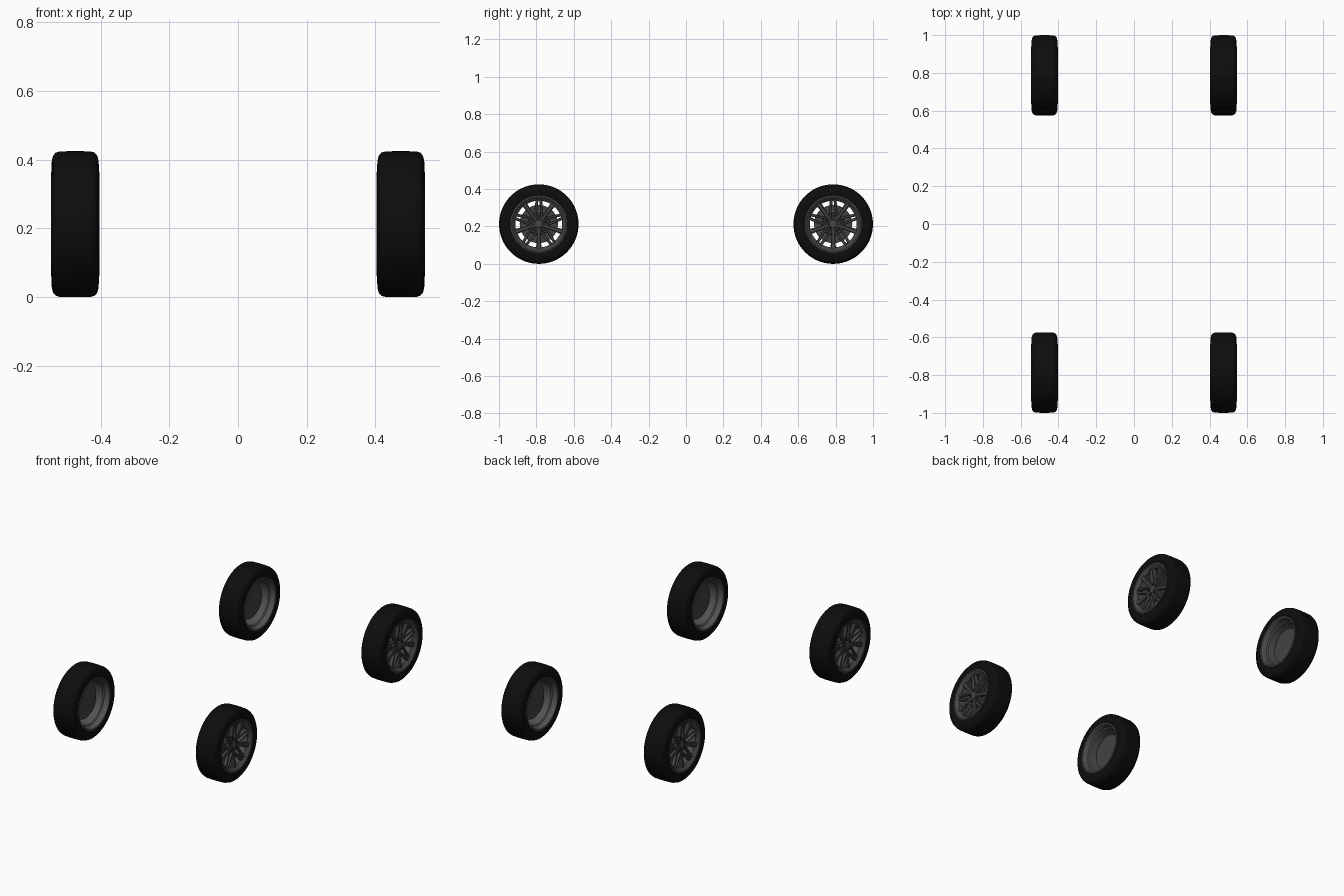
import bpy, bmesh, math
from math import sin, cos, radians, pi
from mathutils import Vector

cube = bpy.data.objects.get("Cube")
if cube:
    bpy.data.objects.remove(cube, do_unlink=True)


def material(name, value):
    m = bpy.data.materials.new(name)
    m.use_nodes = True
    colour = (value, value, value, 1)
    m.diffuse_color = colour
    m.node_tree.nodes["Principled BSDF"].inputs["Base Color"].default_value = colour
    return m


RUBBER = material("black rubber", 0.004)
ALLOY = material("dark grey alloy", 0.06)
BARREL = material("grey barrel metal", 0.085)
DISC = material("brake disc grey", 0.055)
BOLT = material("dark bolt", 0.02)


def finish(bm, name, mat):
    bmesh.ops.recalc_face_normals(bm, faces=bm.faces)
    mesh = bpy.data.meshes.new(name)
    bm.to_mesh(mesh)
    bm.free()
    mesh.materials.append(mat)
    obj = bpy.data.objects.new(name, mesh)
    bpy.context.collection.objects.link(obj)
    bpy.ops.object.select_all(action="DESELECT")
    bpy.context.view_layer.objects.active = obj
    obj.select_set(True)
    bpy.ops.object.shade_smooth_by_angle(angle=radians(35))
    return obj


def lathe(name, profile, mat, steps=64, closed=True):
    """Spin (axial, radius) points round the x axis."""
    bm = bmesh.new()
    verts = [bm.verts.new((a, 0, r)) for a, r in profile]
    pairs = list(zip(verts, verts[1:]))
    if closed:
        pairs.append((verts[-1], verts[0]))
    edges = [bm.edges.new(p) for p in pairs]
    bmesh.ops.spin(bm, geom=verts + edges, cent=(0, 0, 0), axis=(1, 0, 0),
                   angle=2 * pi, steps=steps)
    bmesh.ops.remove_doubles(bm, verts=bm.verts, dist=0.0002)
    return finish(bm, name, mat)


def polar(axial, radius, degrees):
    t = radians(degrees)
    return Vector((axial, radius * cos(t), radius * sin(t)))


def bar(bm, path, depth):
    """Chamfered beam through (axial, radius, degrees, half width) stations."""
    points = [polar(*p[:3]) for p in path]
    along = (points[-1] - points[0]).normalized()
    out = Vector((1, 0, 0))
    side = along.cross(out).normalized()
    rings = []
    for p, station in zip(points, path):
        w = station[3]
        section = [(-w, -depth), (-w, -0.004), (-0.6 * w, 0),
                   (0.6 * w, 0), (w, -0.004), (w, -depth)]
        rings.append([bm.verts.new(p + side * s + out * d) for s, d in section])
    for r0, r1 in zip(rings, rings[1:]):
        for i in range(6):
            j = (i + 1) % 6
            bm.faces.new((r0[i], r0[j], r1[j], r1[i]))
    bm.faces.new(rings[0])
    bm.faces.new(rings[-1])


def build_wheel():
    parts = []
    # Tyre: symmetric rounded cross-section
    half = [(0.060, 0.144), (0.067, 0.152), (0.069, 0.168), (0.068, 0.186),
            (0.064, 0.200), (0.057, 0.208), (0.046, 0.2115), (0.020, 0.2125)]
    tyre = half + [(-a, r) for a, r in reversed(half)]
    parts.append(lathe("tyre", tyre, RUBBER, 72))

    # Barrel: stepped well open to the inner side
    parts.append(lathe("rim_barrel", [
        (-0.066, 0.153), (-0.071, 0.151), (-0.071, 0.144), (-0.062, 0.139),
        (-0.040, 0.137), (-0.034, 0.130), (0.030, 0.126), (0.055, 0.128),
        (0.055, 0.150)], BARREL))

    # Outer lip that carries the spokes
    parts.append(lathe("rim_lip", [
        (0.054, 0.153), (0.070, 0.152), (0.071, 0.145), (0.066, 0.139),
        (0.058, 0.130), (0.052, 0.125), (0.040, 0.125), (0.040, 0.150)], ALLOY))

    # Spokes: straight ones alternate with forked ones around the bolts
    bm = bmesh.new()
    for k in range(5):
        mid = 90 + 72 * k
        bar(bm, [(0.050, 0.020, mid + 36, 0.010), (0.056, 0.070, mid + 36, 0.010),
                 (0.060, 0.133, mid + 36, 0.015)], 0.018)
        for s in (-1, 1):
            bar(bm, [(0.048, 0.032, mid + 30 * s, 0.006),
                     (0.054, 0.075, mid + 12 * s, 0.007),
                     (0.059, 0.133, mid + 4 * s, 0.008)], 0.018)
    parts.append(finish(bm, "spokes", ALLOY))

    # Hub with a raised centre cap
    parts.append(lathe("hub", [
        (0.024, 0), (0.024, 0.046), (0.040, 0.046), (0.045, 0.040),
        (0.046, 0.024), (0.054, 0.021), (0.056, 0.017), (0.056, 0)], ALLOY, 40, False))

    # Wheel bolts
    bm = bmesh.new()
    for k in range(5):
        new = bmesh.ops.create_cone(bm, cap_ends=True, segments=6, radius1=0.006,
                                    radius2=0.005, depth=0.012)["verts"]
        for v in new:
            x, y, z = v.co
            v.co = polar(0.047, 0.034, 90 + 72 * k) + Vector((z, x, y))
    parts.append(finish(bm, "wheel_bolts", BOLT))

    # Brake disc behind the spokes
    parts.append(lathe("brake_disc", [
        (-0.010, 0), (-0.010, 0.102), (0.006, 0.102), (0.006, 0.060),
        (0.026, 0.056), (0.026, 0)], DISC, 56, False))
    return parts


# Place four copies, turned so that the spokes face outwards
source = build_wheel()
for side, turn in (("left", 0), ("right", pi)):
    for end, y in (("front", -0.787), ("back", 0.787)):
        for part in source:
            copy = part.copy()
            copy.name = f"{end}_{side}_{part.name}"
            copy.location = (0.474 * cos(turn), y, 0.2125)
            copy.rotation_euler = (0, 0, turn)
            bpy.context.collection.objects.link(copy)
for part in source:
    bpy.data.objects.remove(part, do_unlink=True)
